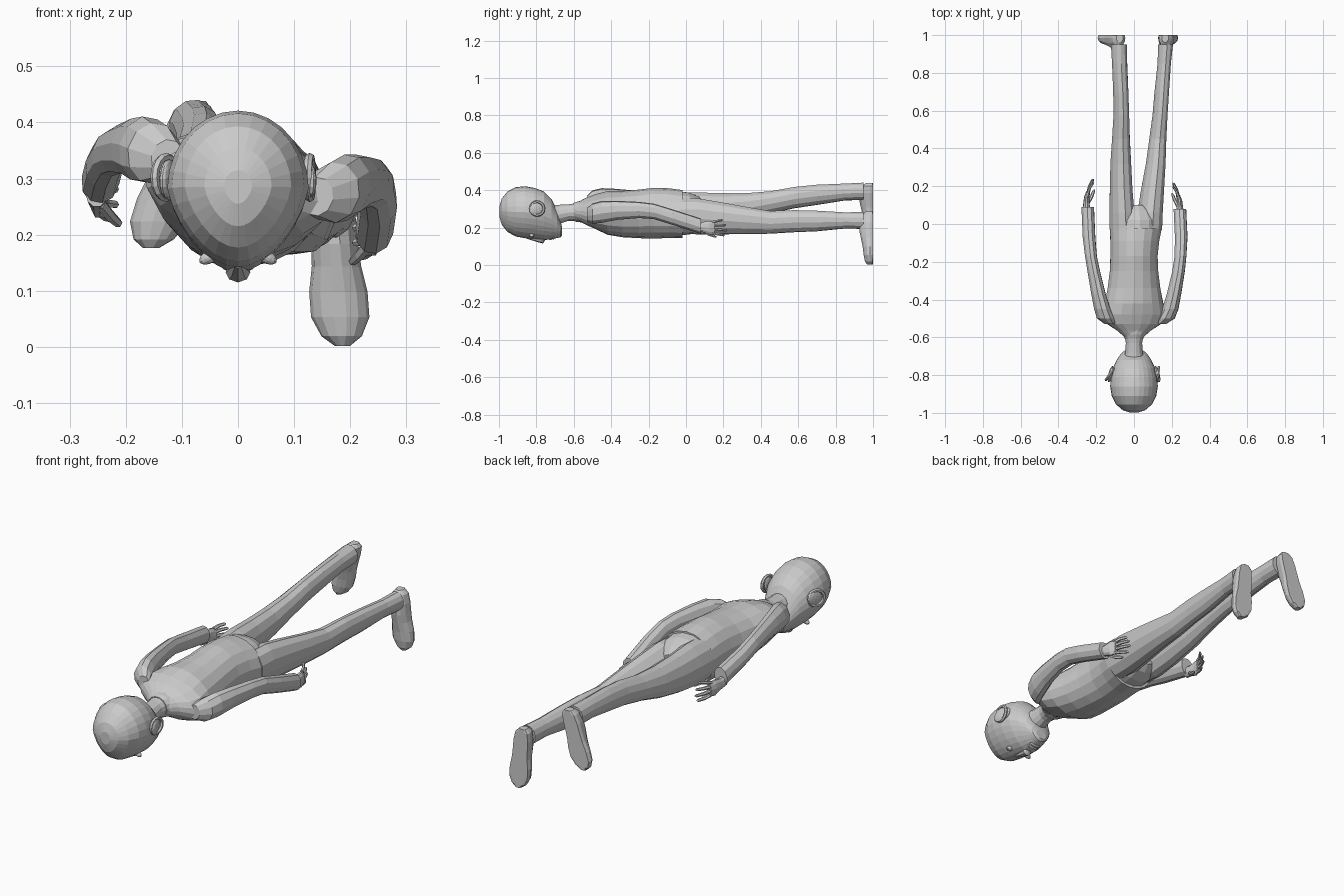
import bpy, bmesh, math
from mathutils import Vector


def loft(name, secs, sides=12, axis='Y', roll=0.0, taper=0.0, flat_y=None, subdiv=0, power=1.0):
    """Skin elliptical sections (x, y, z, ra, rb) stacked along an axis."""
    bm = bmesh.new()
    rings = []
    for x, y, z, ra, rb in secs:
        ring = []
        for i in range(sides):
            t = 2 * math.pi * i / sides
            c, s = math.cos(t), math.sin(t)
            c = math.copysign(abs(c) ** power, c)
            s = math.copysign(abs(s) ** power, s)
            a, b = ra * c * (1 + taper * min(s, 0)), rb * s
            a, b = a * math.cos(roll) - b * math.sin(roll), a * math.sin(roll) + b * math.cos(roll)
            p = Vector((x + a, y, z + b)) if axis == 'Y' else Vector((x + a, y + b, z))
            if flat_y is not None:
                p.y = min(p.y, flat_y)
            ring.append(bm.verts.new(p))
        rings.append(ring)
    for r0, r1 in zip(rings, rings[1:]):
        for i in range(sides):
            j = (i + 1) % sides
            bm.faces.new((r0[i], r0[j], r1[j], r1[i]))
    bm.faces.new(rings[0])
    bm.faces.new(rings[-1])
    bmesh.ops.recalc_face_normals(bm, faces=bm.faces)
    me = bpy.data.meshes.new(name)
    bm.to_mesh(me)
    bm.free()
    ob = bpy.data.objects.new(name, me)
    bpy.context.collection.objects.link(ob)
    if subdiv:
        ob.modifiers.new("Subdivision", 'SUBSURF').levels = subdiv
        ob.modifiers["Subdivision"].render_levels = subdiv
    return ob


def ball(name, loc, scale, rot=(0, 0, 0)):
    bpy.ops.mesh.primitive_uv_sphere_add(segments=14, ring_count=8, radius=1, location=loc, rotation=rot)
    ob = bpy.context.object
    ob.name = name
    ob.scale = scale
    return ob


# Head: skull narrowing towards the downward face
loft("head", [
    (0, -0.997, .285, .025, .03), (0, -0.985, .285, .06, .07), (0, -0.955, .285, .095, .108),
    (0, -0.91, .284, .118, .132), (0, -0.86, .282, .126, .139), (0, -0.81, .275, .124, .137),
    (0, -0.76, .263, .111, .13), (0, -0.72, .245, .092, .108), (0, -0.69, .22, .072, .076),
    (0, -0.67, .19, .05, .042), (0, -0.663, .18, .03, .022)],
    sides=28, taper=0.22)
loft("nose", [(0, -0.85, .15, .008, .01), (0, -0.79, .137, .016, .016),
              (0, -0.765, .133, .022, .018), (0, -0.752, .145, .014, .012)], sides=8)
for i, z in enumerate((.143, .146)):
    ball("lip", (0, -0.725 + .016 * i, z), (.03, .009, .01))
for s in (-1, 1):
    ball("eye", (s * .048, -0.825, .162), (.024, .013, .012), (0, s * .5, 0))
    # Ear with raised rim
    ball("ear", (s * .124, -0.795, .30), (.012, .046, .034), (0.35, 0, s * .25))
    bpy.ops.mesh.primitive_torus_add(major_segments=16, minor_segments=6, major_radius=.036,
                                     minor_radius=.008, location=(s * .128, -0.795, .302),
                                     rotation=(0.35, math.pi / 2, s * .25))
    bpy.context.object.name = "ear_rim"

# Neck with collar
loft("neck", [(0, -0.74, .262, .06, .06), (0, -0.68, .27, .047, .053),
              (0, -0.63, .28, .043, .045), (0, -0.56, .285, .055, .05)], sides=14)
loft("collar", [(0, -0.605, .284, .05, .048), (0, -0.585, .284, .06, .055),
                (0, -0.56, .284, .07, .058)], sides=14)

# Torso, rolled so its left shoulder sits higher
ROLL = -0.19
loft("torso", [
    (0, -0.60, .285, .05, .043), (0, -0.565, .287, .09, .055), (0, -0.53, .287, .145, .072),
    (0, -0.48, .285, .17, .092), (0, -0.42, .278, .158, .115), (0, -0.34, .272, .142, .123),
    (0, -0.25, .273, .130, .130), (0, -0.17, .277, .126, .136), (.004, -0.09, .277, .131, .133),
    (.01, -0.02, .272, .14, .128)], sides=18, roll=ROLL)
loft("pelvis", [(.008, -0.05, .275, .134, .122), (.01, 0.02, .275, .134, .112),
                (.012, 0.07, .275, .10, .09), (.01, 0.10, .275, .05, .06)], sides=16, roll=ROLL)

# Legs
loft("left_leg", [
    (-.060, -0.03, .290, .070, .095), (-.064, 0.06, .292, .067, .098), (-.068, 0.18, .298, .061, .087),
    (-.070, 0.32, .312, .056, .073), (-.069, 0.45, .335, .048, .060), (-.067, 0.58, .360, .042, .058),
    (-.070, 0.70, .375, .041, .055), (-.076, 0.85, .390, .041, .046), (-.079, 0.95, .394, .044, .047)],
    sides=12, roll=ROLL)
loft("right_leg", [
    (.080, -0.03, .262, .070, .095), (.085, 0.06, .260, .068, .098), (.098, 0.18, .250, .062, .088),
    (.115, 0.32, .238, .053, .074), (.126, 0.45, .228, .046, .062), (.138, 0.58, .234, .040, .060),
    (.147, 0.70, .235, .039, .056), (.160, 0.85, .238, .036, .044), (.167, 0.95, .238, .040, .046)],
    sides=12, roll=ROLL)


# Shoes: flat soles at y = 1, toes pointing down
def shoe(name, heel, toe):
    prof = [(0, .018, .03), (.06, .034, .06), (.2, .041, .075), (.36, .042, .075), (.5, .044, .064),
            (.66, .052, .052), (.82, .052, .045), (.94, .036, .036), (1, .014, .022)]
    secs = []
    for t, w, h in prof:
        p = Vector(heel).lerp(Vector(toe), t)
        secs.append((p.x, 0.985, p.z, w, h * .8))
    loft(name, secs, sides=14, axis='Z', flat_y=1.0)


shoe("left_shoe", (-.075, 1, .438), (-.155, 1, .176))
shoe("right_shoe", (.165, 1, .285), (.186, 1, .002))

# Sleeves
loft("left_sleeve", [
    (-.125, -0.53, .335, .03, .035), (-.150, -0.50, .345, .047, .055), (-.168, -0.45, .352, .044, .060),
    (-.188, -0.37, .356, .039, .052), (-.213, -0.25, .352, .034, .044), (-.228, -0.17, .345, .032, .042),
    (-.238, -0.07, .325, .034, .042), (-.245, 0.09, .297, .034, .044)], sides=10, roll=ROLL)
loft("right_sleeve", [
    (.140, -0.53, .268, .03, .035), (.170, -0.50, .275, .047, .055), (.192, -0.45, .284, .044, .060),
    (.212, -0.37, .292, .039, .052), (.236, -0.25, .294, .034, .044), (.246, -0.17, .286, .032, .042),
    (.250, -0.07, .255, .034, .042), (.243, 0.08, .207, .034, .042)], sides=10, roll=ROLL)


# Hands with curled fingers
def hand(side, s, x, y, z):
    loft(side + "_palm", [(s * x, y - .02, z, .020, .026), (s * x, y + .015, z - .004, .017, .028),
                          (s * (x - .002), y + .05, z - .008, .014, .038),
                          (s * (x - .01), y + .078, z - .010, .011, .034)], sides=10)
    for i, length in enumerate((.060, .074, .068, .050)):
        fz = z - .036 + .019 * i
        dz = (i - 1.5) * .005
        pts = [(s * (x - .008), y + .068, fz, .009, .009),
               (s * (x - .017), y + .07 + length * .5, fz + dz, .008, .008),
               (s * (x - .033), y + .07 + length * .95, fz + 1.6 * dz, .007, .007),
               (s * (x - .037), y + .07 + length, fz + 1.7 * dz, .003, .003)]
        loft(side + "_finger", pts, sides=6)
    loft(side + "_thumb", [(s * (x - .005), y + .01, z - .018, .011, .011),
                           (s * (x - .025), y + .045, z - .042, .010, .010),
                           (s * (x - .038), y + .078, z - .054, .008, .008),
                           (s * (x - .042), y + .088, z - .056, .003, .003)], sides=6)


hand("left", -1, .252, .095, .275)
hand("right", 1, .243, .075, .207)
